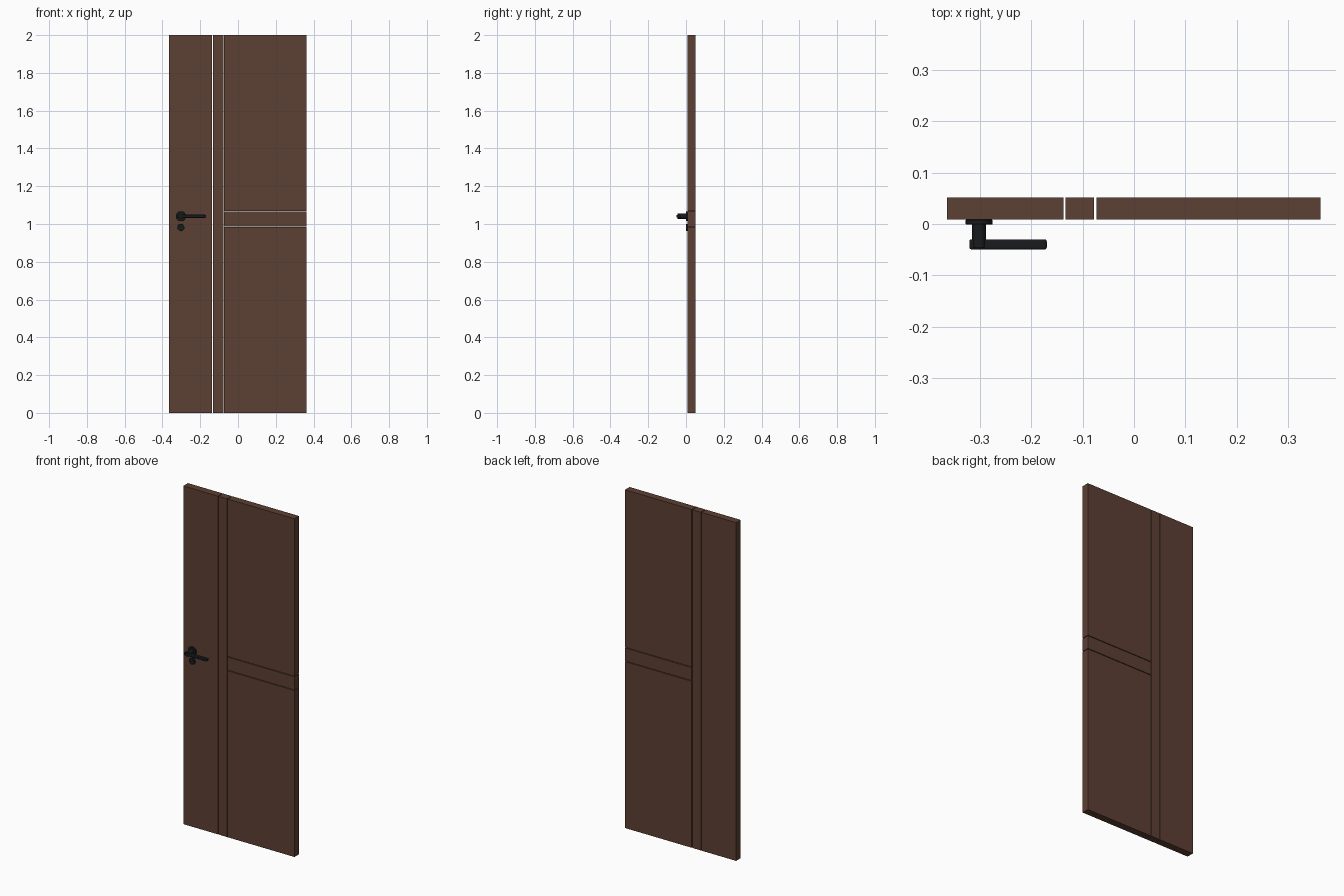
import bpy, math

if "Cube" in bpy.data.objects:
    bpy.data.objects.remove(bpy.data.objects["Cube"])

def material(name, rgb):
    m = bpy.data.materials.new(name)
    m.diffuse_color = (*rgb, 1)
    m.use_nodes = True
    m.node_tree.nodes["Principled BSDF"].inputs["Base Color"].default_value = m.diffuse_color
    return m

brown = material("dark_brown_wood", (0.107, 0.051, 0.033))
black = material("black_metal", (0.0095, 0.0105, 0.0115))

def finish(ob, name, mat, bevel=0, segments=2):
    ob.name = name
    ob.data.materials.append(mat)
    if bevel:
        b = ob.modifiers.new("bevel", 'BEVEL')
        b.width, b.segments = bevel, segments
    return ob

def box(name, x, y, z, mat, bevel=0, segments=2):
    bpy.ops.mesh.primitive_cube_add(size=1, location=[sum(r) / 2 for r in (x, y, z)])
    ob = bpy.context.object
    ob.scale = [r[1] - r[0] for r in (x, y, z)]
    bpy.ops.object.transform_apply(location=False, rotation=False, scale=True)
    return finish(ob, name, mat, bevel, segments)

def disc(name, x, z, r, y0, y1, bevel=0):
    bpy.ops.mesh.primitive_cylinder_add(vertices=48, radius=r, depth=y1 - y0,
        location=(x, (y0 + y1) / 2, z), rotation=(math.pi / 2, 0, 0))
    ob = finish(bpy.context.object, name, black, bevel)
    bpy.ops.object.shade_smooth_by_angle(angle=math.radians(35))
    return ob

# Door panels separated by narrow through gaps
Y = (0.0085, 0.0515)
box("latch_side_panel", (-0.364, -0.1375), Y, (0, 2), brown)
box("vertical_strip", (-0.1335, -0.0775), Y, (0, 2), brown)
for name, z in (("lower_panel", (0, 0.984)),
                ("middle_rail", (0.988, 1.065)),
                ("upper_panel", (1.069, 2))):
    box(name, (-0.0735, 0.363), Y, z, brown)

# Lever handle
HX, HZ = -0.302, 1.041
disc("handle_rose", HX, HZ, 0.026, -0.001, 0.0085, 0.001)
disc("handle_neck", HX, HZ, 0.0137, -0.046, 0.0)
box("handle_lever", (-0.321, -0.170), (-0.0495, -0.030), (HZ - 0.008, HZ + 0.008), black, 0.004, 3)

# Lock cover with cylinder
disc("lock_cover", HX, 0.982, 0.0185, -0.001, 0.0085, 0.001)
